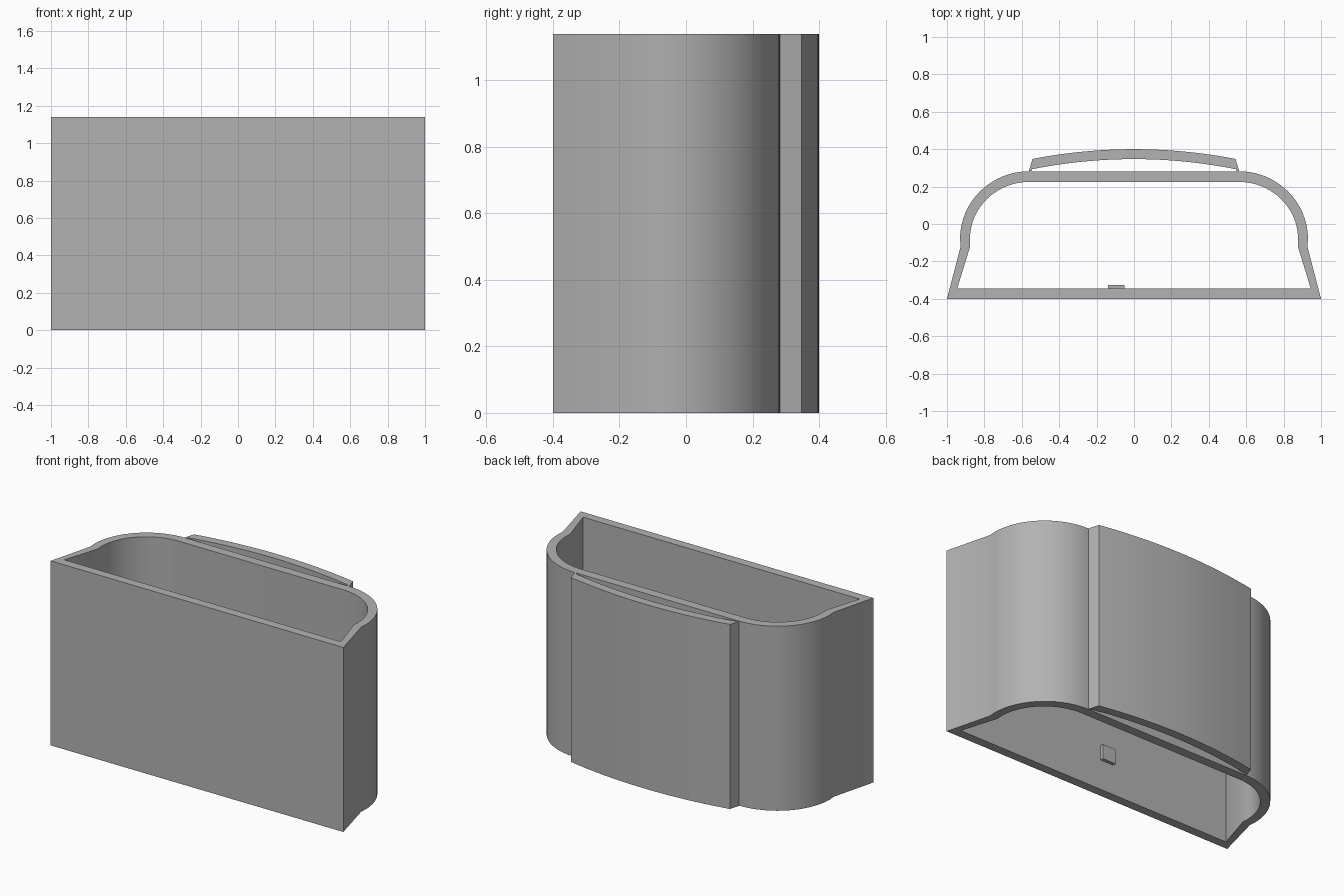
import bpy, bmesh
from math import sin, cos, pi, radians

HEIGHT = 1.14

cube = bpy.data.objects.get("Cube")
if cube:
    bpy.data.objects.remove(cube, do_unlink=True)

grey = bpy.data.materials.new("plain grey")
grey.use_nodes = True
colour = (0.45, 0.45, 0.45, 1)
grey.diffuse_color = colour
grey.node_tree.nodes["Principled BSDF"].inputs["Base Color"].default_value = colour


def finish(name, bm):
    """Turn a bmesh into a named, shaded object."""
    bmesh.ops.recalc_face_normals(bm, faces=bm.faces)
    mesh = bpy.data.meshes.new(name)
    bm.to_mesh(mesh)
    bm.free()
    mesh.materials.append(grey)
    obj = bpy.data.objects.new(name, mesh)
    bpy.context.collection.objects.link(obj)
    bpy.ops.object.select_all(action='DESELECT')
    obj.select_set(True)
    bpy.context.view_layer.objects.active = obj
    bpy.ops.object.shade_smooth_by_angle(angle=radians(25))
    return obj


def wall(name, outer, inner, closed):
    """Upright wall between two matching plan lines."""
    bm = bmesh.new()
    rings = [[bm.verts.new((x, y, z)) for x, y in line]
             for line, z in ((outer, 0), (outer, HEIGHT), (inner, HEIGHT), (inner, 0))]
    n = len(outer)
    for i in range(n if closed else n - 1):
        j = (i + 1) % n
        for a in range(4):
            lo, hi = rings[a], rings[(a + 1) % 4]
            bm.faces.new((lo[i], lo[j], hi[j], hi[i]))
    if not closed:
        for i in (0, n - 1):
            bm.faces.new([ring[i] for ring in rings])
    return finish(name, bm)


def shell_line(corner, waist, rx, ry, steps=20):
    """Flared foot, narrow waist and rounded shoulder, mirrored in x."""
    half = [corner, waist]
    for i in range(steps + 1):
        a = pi / 2 * i / steps
        half.append((0.56 + rx * cos(a), -0.08 + ry * sin(a)))
    return half + [(-x, y) for x, y in reversed(half)]


def bow(half_width, y_end, y_mid, steps=24):
    """Shallow curved line across the back."""
    ts = [2 * i / steps - 1 for i in range(steps + 1)]
    return [(half_width * t, y_mid + (y_end - y_mid) * t * t) for t in ts]


# Open sleeve body
wall("sleeve_body",
     shell_line((1.0, -0.4), (0.927, -0.12), 0.37, 0.362),
     shell_line((0.945, -0.345), (0.876, -0.12), 0.317, 0.305), True)

# Bowed plate on the back, touching the body along both edges
wall("back_plate",
     [(-0.562, 0.283)] + bow(0.543, 0.348, 0.4) + [(0.562, 0.283)],
     [(-0.55, 0.283)] + bow(0.545, 0.293, 0.347) + [(0.55, 0.283)], False)

# Small square pad inside the front wall
bm = bmesh.new()
bmesh.ops.create_cube(bm, size=1)
bmesh.ops.scale(bm, vec=(0.09, 0.022, 0.09), verts=bm.verts)
bmesh.ops.translate(bm, vec=(-0.095, -0.336, 0.23), verts=bm.verts)
finish("inner_pad", bm)
